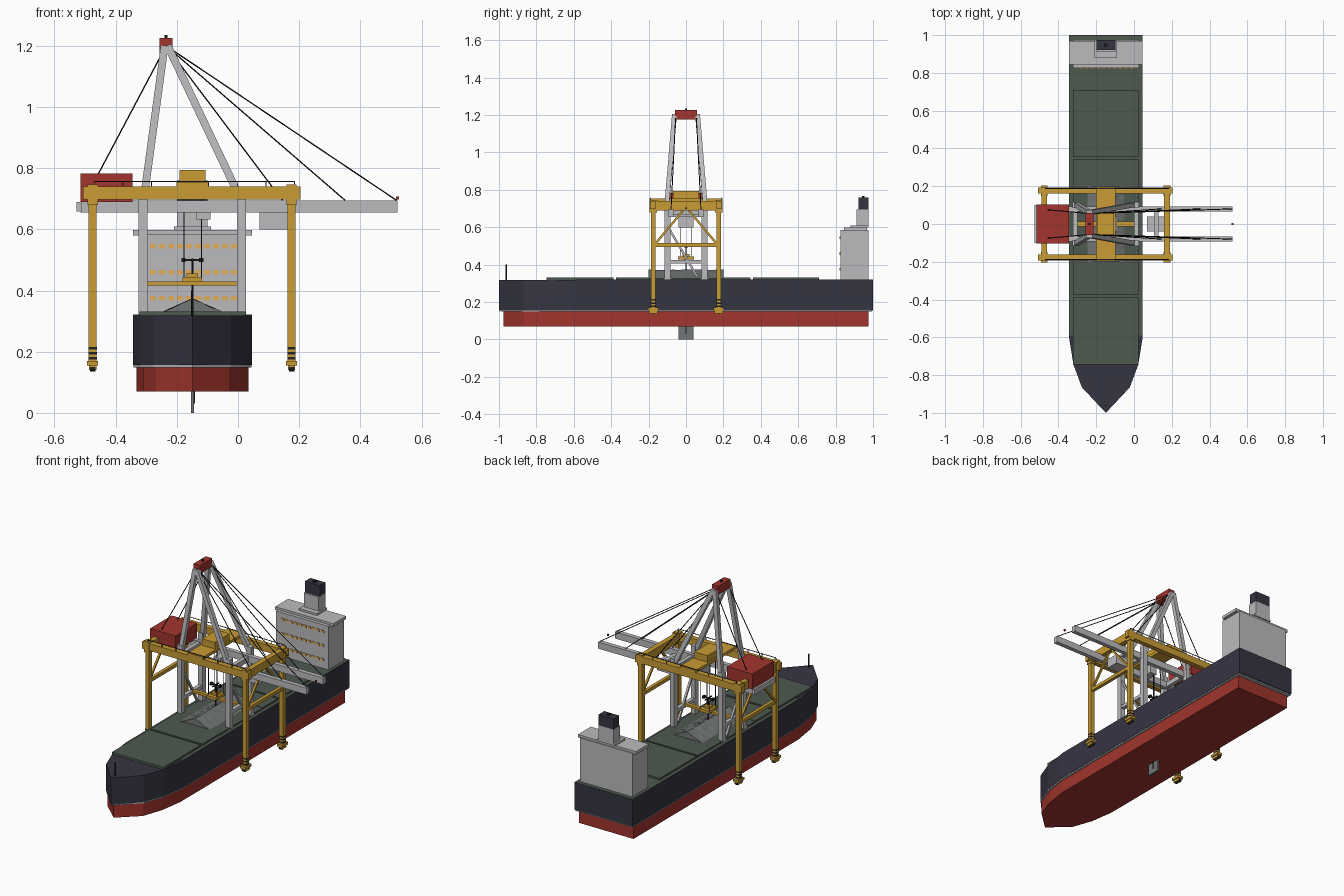
import bpy, bmesh, math, random
from mathutils import Vector

if "Cube" in bpy.data.objects:
    bpy.data.objects.remove(bpy.data.objects["Cube"])

random.seed(4)


def mat(name, r, g, b):
    m = bpy.data.materials.new(name)
    m.diffuse_color = (r, g, b, 1)
    m.use_nodes = True
    m.node_tree.nodes["Principled BSDF"].inputs["Base Color"].default_value = m.diffuse_color
    return m


NAVY = mat("navy", .036, .035, .055)
RED = mat("red", .36, .035, .026)
GREEN = mat("deck green", .075, .10, .078)
WHITE = mat("light grey", .50, .50, .52)
YELLOW = mat("crane yellow", .58, .33, .035)
ORE = mat("ore grey", .17, .18, .18)
BLACK = mat("black", .015, .015, .018)
WINDOW = mat("window amber", .75, .42, .10)
CX = -.149  # ship centre line


def make(name, bm, m):
    bmesh.ops.recalc_face_normals(bm, faces=bm.faces)
    me = bpy.data.meshes.new(name)
    bm.to_mesh(me)
    bm.free()
    me.materials.append(m)
    ob = bpy.data.objects.new(name, me)
    bpy.context.collection.objects.link(ob)
    return ob


def box(name, m, x0, x1, y0, y1, z0, z1):
    bm = bmesh.new()
    bmesh.ops.create_cube(bm, size=1)
    for v in bm.verts:
        v.co = ((x0 + x1) / 2 + v.co.x * (x1 - x0),
                (y0 + y1) / 2 + v.co.y * (y1 - y0),
                (z0 + z1) / 2 + v.co.z * (z1 - z0))
    return make(name, bm, m)


def beam(name, m, p, q, w, h=None, sides=4):
    """Straight bar from p to q: rectangular, or round with more sides."""
    p, q = Vector(p), Vector(q)
    d = q - p
    bm = bmesh.new()
    if sides == 4:
        bmesh.ops.create_cube(bm, size=1)
    else:
        bmesh.ops.create_cone(bm, cap_ends=True, segments=sides,
                              radius1=.5, radius2=.5, depth=1)
    axis = d.normalized()
    side = axis.cross(Vector((0, 1, 0)))
    if side.length < .1:
        side = Vector((1, 0, 0))
    side.normalize()
    up = side.cross(axis)
    for v in bm.verts:
        c = v.co.copy()
        v.co = (p + q) / 2 + side * c.x * w + up * c.y * (h or w) + d * c.z
    return make(name, bm, m)


def prism(name, m, pts, z0, z1):
    bm = bmesh.new()
    f = bm.faces.new([bm.verts.new((x, y, z0)) for x, y in pts])
    r = bmesh.ops.extrude_face_region(bm, geom=[f])
    for v in r["geom"]:
        if isinstance(v, bmesh.types.BMVert):
            v.co.z = z1
    return make(name, bm, m)


def hull(name, m, hw, y0, y1, z0, z1):
    half = [(hw, y1), (hw, -.60), (hw * .88, -.745), (hw * .65, -.865)]
    pts = ([(CX + x, y) for x, y in half] + [(CX, y0)]
           + [(CX - x, y) for x, y in reversed(half)])
    return prism(name, m, pts, z0, z1)


# --- ship hull and deck ---
hull("lower_hull", RED, .183, -.975, .975, .07, .15)
hull("waterline_stripe", WHITE, .193, -.993, .995, .149, .158)
hull("upper_hull", NAVY, .195, -1, 1, .156, .318)
box("main_deck", GREEN, CX - .194, CX + .194, -.59, .999, .316, .322)
for y0, y1 in ((-.745, -.388), (-.375, -.2), (.2, .345), (.357, .71)):
    box("hatch_cover", GREEN, CX - .173, CX + .173, y0, y1, .318, .332)
box("hold_coaming", GREEN, CX - .173, CX + .173, -.2, .2, .318, .330)
box("rudder", ORE, CX - .005, CX + .005, -.04, .04, 0, .072)
box("rudder_post", BLACK, CX - .003, CX + .008, -.004, .004, .03, .072)
beam("bow_mast", BLACK, (CX, -.96, .318), (CX, -.96, .40), .008, sides=8)

# --- ore heap: ridge with a rough surface ---
bm = bmesh.new()
NX, NY = 12, 24
grid = []
for i in range(NX + 1):
    u = i / NX * 2 - 1
    grid.append([])
    for j in range(NY + 1):
        bump = random.uniform(-.002, .002) if 0 < i < NX else 0
        z = .329 + .044 * (1 - abs(u)) + bump
        grid[i].append(bm.verts.new((CX + u * .1, -.2 + .4 * j / NY, z)))
for i in range(NX):
    for j in range(NY):
        bm.faces.new((grid[i][j], grid[i + 1][j], grid[i + 1][j + 1], grid[i][j + 1]))
for j in (0, NY):
    bm.faces.new([grid[i][j] for i in range(NX + 1)])
make("ore_heap", bm, ORE)

# --- deckhouse and funnel ---
box("deckhouse", WHITE, CX - .175, CX + .175, .825, .975, .32, .585)
box("bridge_roof", WHITE, CX - .194, CX + .194, .845, .968, .58, .598)
box("bridge_step", WHITE, CX - .06, CX + .06, .88, .975, .598, .61)
box("funnel", WHITE, CX - .05, CX + .05, .912, .975, .60, .695)
box("funnel_top", NAVY, CX - .05, CX + .05, .922, .975, .695, .76)
box("funnel_pipe", BLACK, CX - .01, CX + .01, .94, .955, .76, .768)
for z in (.375, .46, .545):
    for i in range(10):
        x = -.288 + i * .0295
        box("deckhouse_window", WINDOW, x, x + .02, .821, .826, z - .007, z + .007)

# --- yellow outer gantry ---
for x in (-.475, .175):
    for s in (-1, 1):
        y = s * .175
        box("gantry_leg", YELLOW, x - .013, x + .013, y - .013, y + .013, .16, .74)
        box("leg_cap", YELLOW, x - .017, x + .017, y - .019, y + .019, .68, .747)
        box("bogie_frame", YELLOW, x - .018, x + .018, y - .028, y + .028, .155, .17)
        box("bogie", YELLOW, x - .012, x + .012, y - .022, y + .022, .14, .156)
        for t in (-.014, .014):
            beam("bogie_wheel", BLACK, (x - .009, y + t, .145), (x + .009, y + t, .145), .02, sides=12)
        for z in (.178, .195, .212):
            box("leg_stripe", BLACK, x - .0135, x + .0135, y - .0135, y + .0135, z - .004, z + .004)
        beam("gantry_brace", YELLOW, (x, s * .17, .505), (x, s * .015, .69), .012)
    box("gantry_cross_beam", YELLOW, x - .015, x + .015, -.19, .19, .69, .74)
    box("gantry_tie", YELLOW, x - .01, x + .01, -.17, .17, .495, .515)
for s in (-1, 1):
    y = s * .177
    box("gantry_girder", YELLOW, -.507, .205, y - .015, y + .015, .697, .74)
    beam("girder_handrail", BLACK, (-.47, s * .188, .757), (.185, s * .188, .757), .003)
    for i in range(8):
        x = -.47 + i * .0935
        beam("handrail_post", BLACK, (x, s * .188, .739), (x, s * .188, .757), .003)

# --- trolley, ropes and grab ---
box("trolley", YELLOW, CX - .052, CX + .052, -.195, .195, .738, .755)
box("trolley_house", YELLOW, CX - .043, CX + .043, -.07, .07, .754, .794)
box("operator_cab", WHITE, -.135, -.09, -.04, .04, .632, .69)
for x in (-.176, -.12):
    for y in (-.03, .03):
        beam("hoist_rope", BLACK, (x, y, .44), (x, y, .74), .003)
box("spreader", YELLOW, -.182, -.117, -.042, .042, .428, .445)
box("spreader_head", YELLOW, -.168, -.131, -.02, .02, .444, .456)
beam("grab_stem", BLACK, (CX, 0, .37), (CX, 0, .505), .007, sides=8)
beam("grab_bar", BLACK, (-.182, 0, .5), (-.117, 0, .5), .006)
beam("grab_cross_bar", BLACK, (CX, -.03, .5), (CX, .03, .5), .006)
for x in (-.178, -.12):
    box("grab_block", BLACK, x - .007, x + .007, -.01, .01, .493, .507)

# --- white portal, boom and mast ---
for s in (-1, 1):
    for x in (-.311, .012):
        box("portal_leg", WHITE, x - .0145, x + .0145, s * .1 - .016, s * .1 + .016, .322, .74)
    box("boom_girder", WHITE, -.515, .522, s * .08 - .013, s * .08 + .013, .655, .695)
    beam("mast_back_leg", WHITE, (-.308, s * .104, .70), (-.24, s * .062, 1.2), .025)
    beam("mast_front_leg", WHITE, (.008, s * .104, .70), (-.23, s * .062, 1.2), .025)
    for x, z in ((-.505, .69), (.145, .695), (.35, .695), (.518, .695)):
        beam("stay_cable", BLACK, (-.235, s * .055, 1.2), (x, s * .08, z), .005, sides=6)
for x in (-.311, .012):
    box("portal_cross_beam", WHITE, x - .012, x + .012, -.1, .1, .405, .425)
    box("portal_top_beam", WHITE, x - .012, x + .012, -.1, .1, .66, .69)
    beam("portal_brace", WHITE, (x, -.095, .60), (x, .06, .335), .012)
box("portal_tie", YELLOW, -.3, 0, -.012, .012, .416, .43)
box("boom_end_tie", WHITE, -.528, -.512, -.1, .1, .658, .69)
box("boom_machinery_box", WHITE, .07, .165, -.04, .04, .6, .657)
box("boom_box_hanger", WHITE, .105, .13, -.08, .08, .655, .67)
box("machinery_house", RED, -.515, -.345, -.103, .103, .69, .782)
box("mast_head", RED, -.256, -.214, -.058, .058, 1.175, 1.226)
box("mast_light", BLACK, -.24, -.23, -.006, .006, 1.226, 1.236)
box("boom_tip_light", RED, .517, .526, -.005, .005, .697, .707)
